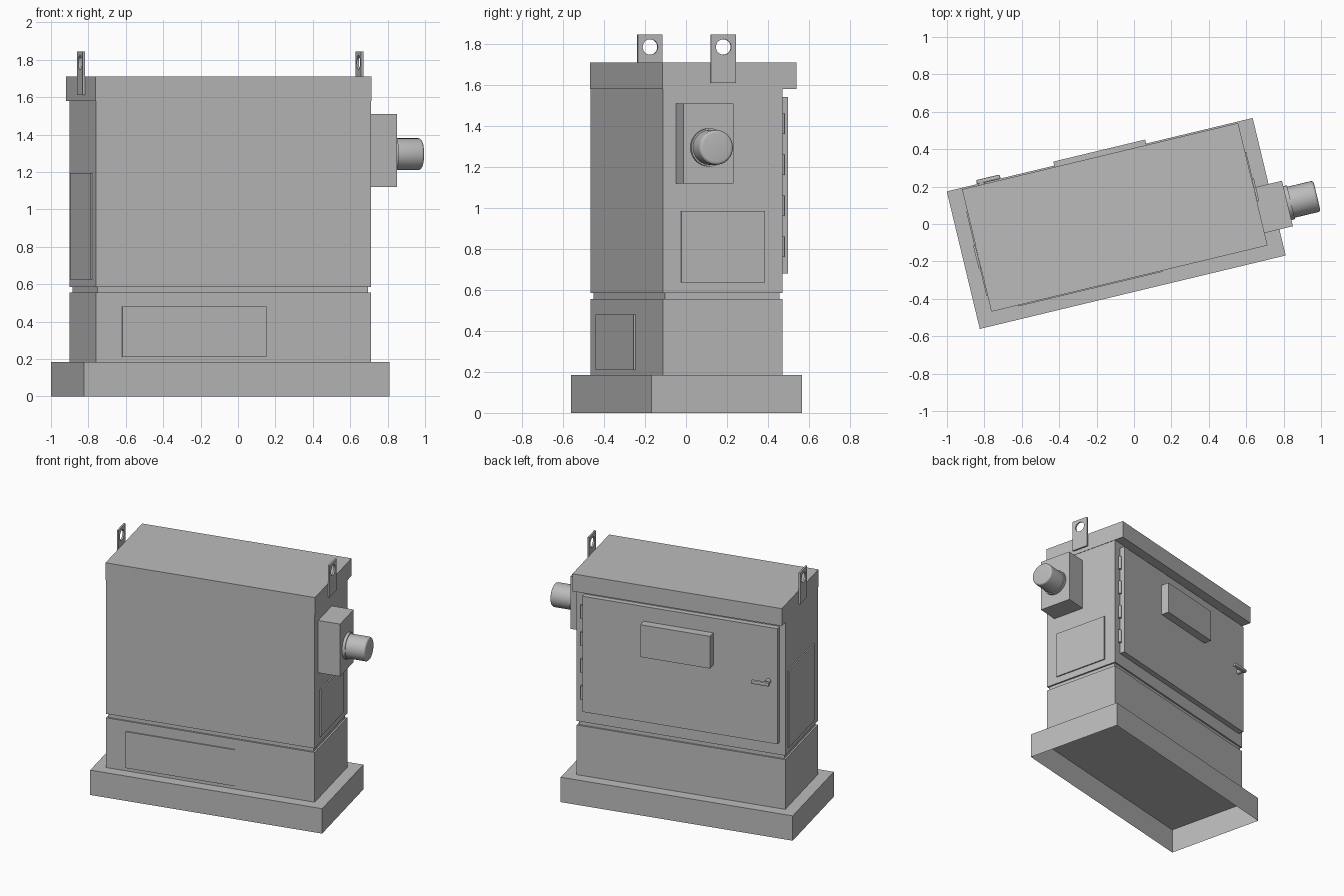
import bpy, bmesh
from math import radians, pi
from mathutils import Matrix, Vector

cube = bpy.data.objects.get("Cube")
if cube:
    bpy.data.objects.remove(cube, do_unlink=True)

# The cabinet is laid out square, then turned about z
PLACE = Matrix.Translation((-0.095, 0.003, 0)) @ Matrix.Rotation(radians(13.5), 4, 'Z')
HX, HY = 0.756, 0.30      # body half width and half depth

paint = bpy.data.materials.new("grey paint")
GREY = (0.5, 0.5, 0.5, 1)
paint.use_nodes = True
paint.diffuse_color = GREY
paint.node_tree.nodes["Principled BSDF"].inputs["Base Color"].default_value = GREY


def add(name, bm, smooth=False):
    mesh = bpy.data.meshes.new(name)
    bm.to_mesh(mesh)
    bm.free()
    mesh.materials.append(paint)
    ob = bpy.data.objects.new(name, mesh)
    bpy.context.scene.collection.objects.link(ob)
    ob.matrix_world = PLACE
    if smooth:
        bpy.ops.object.select_all(action='DESELECT')
        ob.select_set(True)
        bpy.context.view_layer.objects.active = ob
        bpy.ops.object.shade_smooth_by_angle(angle=radians(35))
    return ob


def box(name, x, y, z, bevel=0, open_bottom=False):
    bm = bmesh.new()
    mid = Vector([(a + b) / 2 for a, b in (x, y, z)])
    size = [b - a for a, b in (x, y, z)]
    bmesh.ops.create_cube(bm, size=1, matrix=Matrix.Translation(mid) @ Matrix.Diagonal((*size, 1)))
    if open_bottom:
        bm.normal_update()
        bmesh.ops.delete(bm, geom=[f for f in bm.faces if f.normal.z < -0.5], context='FACES_ONLY')
    if bevel:
        bmesh.ops.bevel(bm, geom=bm.edges[:], offset=bevel, segments=2, profile=0.5, affect='EDGES')
    return add(name, bm, bevel > 0)


def rod(name, start, length, radius, axis, bevel=0, sides=32):
    """Cylinder running from start along the axis, with an optional rounded far rim."""
    bm = bmesh.new()
    turn = {'X': Matrix.Rotation(pi / 2, 4, 'Y'), 'Y': Matrix.Rotation(-pi / 2, 4, 'X'),
            'Z': Matrix.Identity(4)}[axis]
    bmesh.ops.create_cone(bm, cap_ends=True, segments=sides, radius1=radius, radius2=radius, depth=length)
    if bevel:
        rim = [e for e in bm.edges if all(v.co.z > 0 for v in e.verts)]
        bmesh.ops.bevel(bm, geom=rim, offset=bevel, segments=4, profile=0.5, affect='EDGES')
    bmesh.ops.transform(bm, verts=bm.verts[:], matrix=Matrix.Translation(start) @ turn
                        @ Matrix.Translation((0, 0, length / 2)))
    return add(name, bm, True)


def lug(name, x):
    """Lifting plate with a round eye, built as a bridged ring."""
    bm = bmesh.new()
    t, w, z0, z1, eye, r, n = 0.006, 0.0625, 1.61, 1.845, 1.785, 0.038, 24
    outer = [bm.verts.new((x - t, y, z)) for y, z in ((-w, z0), (w, z0), (w, z1), (-w, z1))]
    spin = [Matrix.Rotation(2 * pi * i / n, 3, 'X') @ Vector((0, r, 0)) for i in range(n)]
    inner = [bm.verts.new(p + Vector((x - t, 0, eye))) for p in spin]
    edges = [bm.edges.new((ring[i - 1], ring[i])) for ring in (outer, inner) for i in range(len(ring))]
    bmesh.ops.triangle_fill(bm, edges=edges, use_beauty=True)
    side = bmesh.ops.extrude_face_region(bm, geom=bm.faces[:] + bm.edges[:] + bm.verts[:],
                                         use_keep_orig=True)["geom"]
    bmesh.ops.translate(bm, vec=(2 * t, 0, 0), verts=[g for g in side if isinstance(g, bmesh.types.BMVert)])
    bmesh.ops.recalc_face_normals(bm, faces=bm.faces[:])
    return add(name, bm, True)


# Plinth, body and lid
box("plinth", (-0.841, 0.841), (-0.378, 0.378), (0, 0.185), open_bottom=True)
box("lower_body", (-HX, HX), (-HY, HY), (0.185, 0.555))
box("body_groove", (-HX + 0.012, HX - 0.012), (-HY + 0.012, HY - 0.012), (0.555, 0.585))
box("upper_body", (-HX, HX), (-HY, HY), (0.585, 1.58))
box("lid", (-HX - 0.003, HX + 0.003), (-HY - 0.003, 0.37), (1.58, 1.71))

# Thin cover panels
box("front_lower_panel", (-0.612, 0.18), (-HY - 0.009, -HY), (0.21, 0.48))
box("right_hand_panel", (-HX - 0.009, -HX), (-0.215, 0.25), (0.625, 1.195))
box("left_hand_panel", (HX, HX + 0.009), (-0.21, 0.21), (0.635, 0.985))

# Rear door with raised plate, handle and hinges
box("rear_door", (-0.715, 0.70), (HY, 0.34), (0.68, 1.54))
box("door_plate", (-0.25, 0.255), (0.34, 0.40), (1.19, 1.43))
rod("handle_pivot", (-0.65, 0.34, 1.14), 0.04, 0.018, 'Y', sides=20)
box("handle_lever", (-0.675, -0.545), (0.376, 0.40), (1.125, 1.152), bevel=0.007)
for i in range(4):
    rod(f"door_hinge_{i + 1}", (0.712, HY + 0.01, 0.76 + 0.2 * i), 0.1, 0.011, 'Z', sides=16)

# Side box with round fitting
box("side_box", (HX, 0.915), (-0.235, 0.015), (1.12, 1.51))
rod("fitting_collar", (0.915, -0.108, 1.295), 0.02, 0.093, 'X')
rod("fitting_cap", (0.935, -0.108, 1.295), 0.143, 0.085, 'X', bevel=0.015)

# Lifting lugs at both ends
for side, name in ((1, "left_lifting_lug"), (-1, "right_lifting_lug")):
    lug(name, side * (HX + 0.0095))
